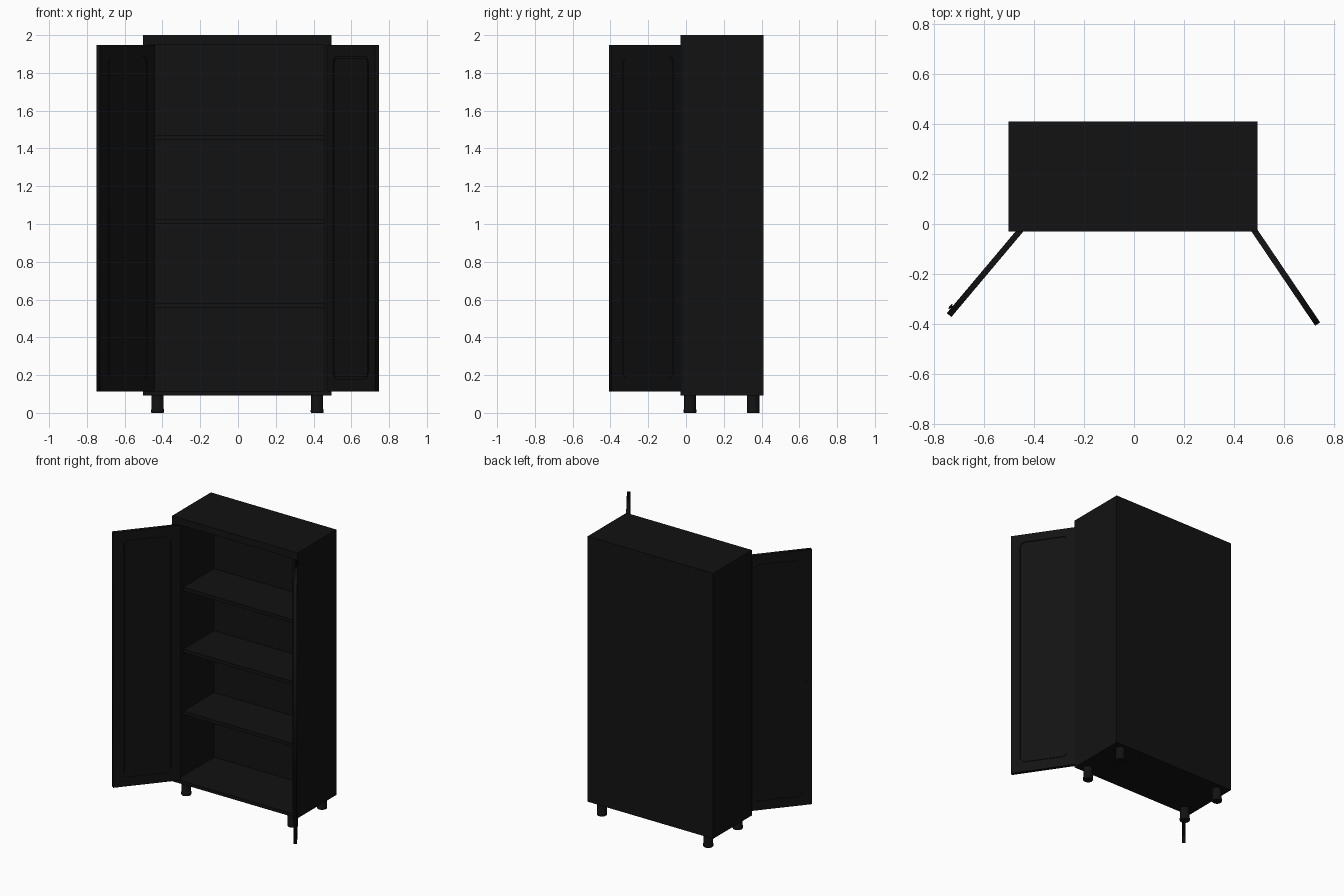
import bpy, bmesh
from math import sin, cos, pi, atan2, hypot
from mathutils import Matrix, Vector

if "Cube" in bpy.data.objects:
    bpy.data.objects.remove(bpy.data.objects["Cube"])

black = bpy.data.materials.new("black_paint")
black.diffuse_color = (0.006, 0.006, 0.006, 1)
black.use_nodes = True
black.node_tree.nodes["Principled BSDF"].inputs["Base Color"].default_value = black.diffuse_color


def link(name, mesh):
    ob = bpy.data.objects.new(name, mesh)
    bpy.context.collection.objects.link(ob)
    if not mesh.materials:
        mesh.materials.append(black)
    return ob


def box(name, x0, x1, y0, y1, z0, z1, matrix=None):
    bm = bmesh.new()
    bmesh.ops.create_cube(bm, size=1)
    for v in bm.verts:
        v.co = Vector(((x0 + x1) / 2 + v.co.x * (x1 - x0),
                       (y0 + y1) / 2 + v.co.y * (y1 - y0),
                       (z0 + z1) / 2 + v.co.z * (z1 - z0)))
    me = bpy.data.meshes.new(name)
    bm.to_mesh(me)
    bm.free()
    ob = link(name, me)
    if matrix:
        ob.matrix_world = matrix
    return ob


def lathe(name, profile, matrix, sides=24):
    # turned solid from (radius, height) pairs
    bm = bmesh.new()
    rings = [[bm.verts.new((r * cos(2 * pi * i / sides), r * sin(2 * pi * i / sides), z))
              for i in range(sides)] for r, z in profile]
    for a, b in zip(rings, rings[1:]):
        for i in range(sides):
            j = (i + 1) % sides
            bm.faces.new((a[i], a[j], b[j], b[i]))
    bm.faces.new(rings[0][::-1])
    bm.faces.new(rings[-1])
    me = bpy.data.meshes.new(name)
    bm.to_mesh(me)
    bm.free()
    ob = link(name, me)
    ob.matrix_world = matrix
    bpy.ops.object.select_all(action='DESELECT')
    ob.select_set(True)
    bpy.context.view_layer.objects.active = ob
    bpy.ops.object.shade_smooth_by_angle()
    return ob


def rounded_rect(x0, x1, y0, y1, r, n=5):
    pts = []
    for k, (cx, cy) in enumerate([(x1 - r, y1 - r), (x0 + r, y1 - r),
                                  (x0 + r, y0 + r), (x1 - r, y0 + r)]):
        for i in range(n + 1):
            a = (k + i / n) * pi / 2
            pts.append((cx + r * cos(a), cy + r * sin(a)))
    return pts


def plate(name, loops, thickness, matrix):
    # flat filled outline (a second loop makes a hole), given thickness
    cu = bpy.data.curves.new(name + "_outline", 'CURVE')
    cu.dimensions = '2D'
    cu.fill_mode = 'BOTH'
    cu.extrude = thickness / 2
    for pts in loops:
        sp = cu.splines.new('POLY')
        sp.points.add(len(pts) - 1)
        for p, (x, y) in zip(sp.points, pts):
            p.co = (x, y, 0, 1)
        sp.use_cyclic_u = True
    tmp = link(name + "_outline", cu)
    dg = bpy.context.evaluated_depsgraph_get()
    me = bpy.data.meshes.new_from_object(tmp.evaluated_get(dg))
    bpy.data.objects.remove(tmp)
    ob = link(name, me)
    ob.matrix_world = matrix
    return ob


# carcass
X0, X1, Y0, Y1 = -0.503, 0.495, -0.03, 0.41
W = 0.04
box("top_board", X0, X1, Y0, Y1, 1.98, 2.0)
box("bottom_board", X0, X1, Y0, Y1, 0.092, 0.115)
box("left_side", X0, X0 + W, Y0, Y1, 0.115, 1.98)
box("right_side", X1 - W, X1, Y0, Y1, 0.115, 1.98)
box("back_board", X0 + W, X1 - W, Y1 - 0.02, Y1, 0.115, 1.98)
box("top_rail", X0 + W, X1 - W, Y0, Y0 + 0.02, 1.95, 1.98)

# shelves
for i, z in enumerate((0.58, 1.025, 1.47)):
    box(f"shelf_{i + 1}", X0 + W, X1 - W, 0.04, Y1 - 0.02, z - 0.025, z)

# legs
for x in (-0.426, 0.419):
    for y in (0.021, 0.356):
        lathe("leg", [(0.032, 0), (0.034, 0.004), (0.034, 0.016), (0.032, 0.022), (0.032, 0.092)],
              Matrix.Translation((x, y, 0)))

# doors: frame, recessed core and raised panel with a groove around it on both faces
Z0, Z1, T, M, G = 0.114, 1.947, 0.024, 0.065, 0.01
for side, hinge, tip in (("left", (-0.449, -0.018), (-0.741, -0.365)),
                         ("right", (0.477, -0.018), (0.736, -0.401))):
    dx, dy = tip[0] - hinge[0], tip[1] - hinge[1]
    w = hypot(dx, dy)
    place = Matrix.Translation((*hinge, 0)) @ Matrix.Rotation(atan2(dy, dx), 4, 'Z')
    stand = place @ Matrix.Rotation(pi / 2, 4, 'X')
    outer = [(0, Z0), (w, Z0), (w, Z1), (0, Z1)]
    hole = rounded_rect(M, w - M, Z0 + M, Z1 - M + 0.005, 0.035)
    raised = rounded_rect(M + G, w - M - G, Z0 + M + G, Z1 - M + 0.005 - G, 0.025)
    plate(side + "_door_frame", [outer, hole], T, stand)
    plate(side + "_door_panel", [raised], T - 0.001, stand)
    box(side + "_door_core", M - 0.005, w - M + 0.005, -T / 2 + 0.005, T / 2 - 0.005,
        Z0 + M - 0.005, Z1 - M + 0.01, place)
    # small knob on the outer face of the left door
    if side == "left":
        lathe("door_knob", [(0.006, 0), (0.006, 0.003), (0.012, 0.004), (0.012, 0.007), (0.009, 0.009)],
              place @ Matrix.Translation((w - 0.03, -T / 2, 1.0)) @ Matrix.Rotation(pi / 2, 4, 'X'), 16)
